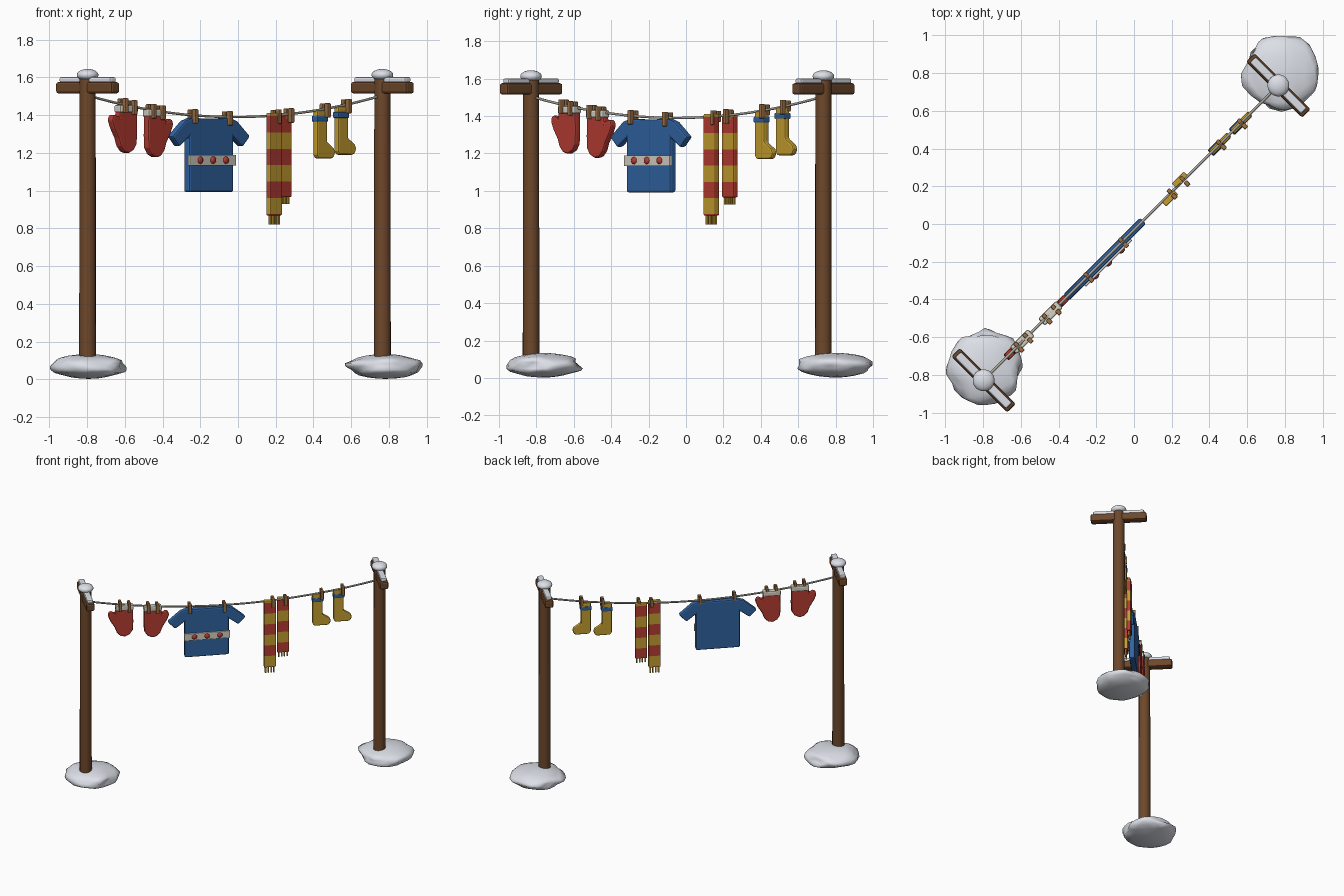
import bpy, bmesh, math
from mathutils import Vector, noise

if "Cube" in bpy.data.objects:
    bpy.data.objects.remove(bpy.data.objects["Cube"])

# Local frame: x runs along the washing line, -y is the front; all turned 45 degrees
CX, CY, ANG = -0.016, -0.047, math.radians(45)
HALF = 1.105


def mat(name, col):
    m = bpy.data.materials.new(name)
    m.diffuse_color = (*col, 1)
    m.use_nodes = True
    m.node_tree.nodes["Principled BSDF"].inputs["Base Color"].default_value = m.diffuse_color
    return m


WOOD = mat("brown wood", (0.155, 0.064, 0.024))
PIN = mat("tan wood", (0.34, 0.165, 0.06))
SNOW = mat("snow", (0.76, 0.79, 0.85))
ROPE = mat("grey rope", (0.38, 0.36, 0.31))
RED = mat("red wool", (0.47, 0.045, 0.032))
BLUE = mat("blue wool", (0.03, 0.125, 0.36))
YELLOW = mat("yellow wool", (0.56, 0.34, 0.03))
CREAM = mat("cream wool", (0.68, 0.64, 0.56))


def finish(name, bm, mats, bevel=0, smooth=False):
    bmesh.ops.recalc_face_normals(bm, faces=bm.faces[:])
    me = bpy.data.meshes.new(name)
    bm.to_mesh(me)
    bm.free()
    ob = bpy.data.objects.new(name, me)
    bpy.context.collection.objects.link(ob)
    ob.location = (CX, CY, 0)
    ob.rotation_euler = (0, 0, ANG)
    for m in mats:
        me.materials.append(m)
    if smooth:
        for p in me.polygons:
            p.use_smooth = True
    if bevel:
        b = ob.modifiers.new("soft edges", "BEVEL")
        b.width = bevel
        b.segments = 2
        b.limit_method = "ANGLE"
        b.angle_limit = math.radians(35)
    return ob


def prism(name, pts, y, thick, m, bevel=0.008):
    """Outline in x and z, extruded through y."""
    bm = bmesh.new()
    f = bm.faces.new([bm.verts.new((x, y - thick / 2, z)) for x, z in pts])
    r = bmesh.ops.extrude_face_region(bm, geom=[f])
    vs = [g for g in r["geom"] if isinstance(g, bmesh.types.BMVert)]
    bmesh.ops.translate(bm, verts=vs, vec=(0, thick, 0))
    return finish(name, bm, [m], bevel)


def box(name, x, y, z0, z1, w, t, m, bevel=0.006):
    pts = [(x - w / 2, z0), (x + w / 2, z0), (x + w / 2, z1), (x - w / 2, z1)]
    return prism(name, pts, y, t, m, bevel)


def ball(name, c, r, m, subdiv=2, rough=0.0):
    bm = bmesh.new()
    bmesh.ops.create_icosphere(bm, subdivisions=subdiv, radius=1)
    for v in bm.verts:
        k = 1 + rough * noise.noise(v.co * 1.8 + Vector(c) * 3)
        v.co = Vector(c) + Vector([v.co[i] * r[i] * (k if i < 2 else 1) for i in range(3)])
    return finish(name, bm, [m], smooth=True)


def line_z(x):
    return 1.39 + 0.115 * (x / HALF) ** 2


def pin(name, x):
    z = line_z(x)
    box(name, x, -0.026, z - 0.045, z + 0.032, 0.024, 0.03, PIN, 0.005)
    box(name + "_back", x, 0.012, z - 0.03, z + 0.03, 0.022, 0.025, PIN, 0.005)


# Posts with crossbars and snow
for side, s in (("left", -1), ("right", 1)):
    x = s * HALF
    bm = bmesh.new()
    bmesh.ops.create_cone(bm, cap_ends=True, segments=14, radius1=0.045, radius2=0.043, depth=1.55)
    bmesh.ops.translate(bm, verts=bm.verts[:], vec=(x, 0, 0.825))
    post = finish(side + "_post", bm, [WOOD])
    bpy.context.view_layer.objects.active = post
    post.select_set(True)
    bpy.ops.object.shade_smooth_by_angle()
    post.select_set(False)
    box(side + "_crossbar", x, 0, 1.515, 1.576, 0.064, 0.42, WOOD, 0.012)
    box(side + "_bar_snow", x, 0, 1.572, 1.602, 0.046, 0.385, SNOW, 0.01)
    ball(side + "_snow_cap", (x, 0, 1.613), (0.058, 0.058, 0.032), SNOW, 3)
    # drift is pushed a little away from the post
    dx, dy = (0.05, 0.045) if s < 0 else (0.055, 0.035)
    ball(side + "_snow_drift", (x + dx, dy, 0.068), (0.198, 0.198, 0.066), SNOW, 3, 0.22)

# Sagging washing line
cu = bpy.data.curves.new("washing_line", "CURVE")
cu.dimensions = "3D"
cu.bevel_depth = 0.007
cu.bevel_resolution = 1
N = 24
sp = cu.splines.new("POLY")
sp.points.add(N)
for i, p in enumerate(sp.points):
    u = HALF * (2 * i / N - 1)
    p.co = (u, 0, line_z(u), 1)
cu.materials.append(ROPE)
rope = bpy.data.objects.new("washing_line", cu)
bpy.context.collection.objects.link(rope)
rope.location = (CX, CY, 0)
rope.rotation_euler = (0, 0, ANG)

# Mittens, thumbs pointing away from each other
MITTEN = [(-0.064, 0.01), (0.064, 0.01), (0.07, -0.025), (0.095, -0.01), (0.115, -0.012),
          (0.124, -0.04), (0.105, -0.085), (0.074, -0.135), (0.058, -0.178), (0.03, -0.208),
          (-0.005, -0.215), (-0.04, -0.198), (-0.062, -0.165), (-0.066, -0.1)]
for name, x, z, s in (("left_mitten", -0.815, 1.413, -1), ("right_mitten", -0.603, 1.39, 1)):
    prism(name, [(x + s * a, z + b) for a, b in MITTEN], 0, 0.042, RED, 0.012)
    box(name + "_cuff", x, 0, z, z + 0.042, 0.135, 0.052, CREAM, 0.01)
    for k in (-1, 1):
        pin(f"{name}_pin_{k + 2}", x + k * 0.034)

# Jumper: half outline mirrored
SX = -0.197
half = [(0.055, 1.383), (0.15, 1.385), (0.195, 1.37), (0.292, 1.288), (0.237, 1.232),
        (0.166, 1.285), (0.166, 0.992)]
outline = [(SX + a, b) for a, b in half] + [(SX - a, b) for a, b in reversed(half)]
prism("jumper", outline, 0, 0.045, BLUE, 0.01)
box("jumper_band", SX, -0.024, 1.133, 1.19, 0.346, 0.018, CREAM, 0.003)
for i in (-1, 0, 1):
    ball(f"jumper_dot_{i + 2}", (SX + i * 0.096, -0.033, 1.162), (0.02, 0.012, 0.02), RED)
pin("jumper_pin_1", -0.325)
pin("jumper_pin_2", -0.065)

# Striped scarf: two hanging ends with fringes
STRIPE, TOP = 0.0866, 1.395
for name, x, y, z0, ends in (("scarf_long_end", 0.276, -0.018, 0.868, 0.82),
                             ("scarf_short_end", 0.382, 0.016, 0.965, 0.928)):
    bm = bmesh.new()
    bmesh.ops.create_cube(bm, size=1)
    for v in bm.verts:
        v.co = (x + v.co.x * 0.09, y + v.co.y * 0.032, z0 + (v.co.z + 0.5) * (1.412 - z0))
    for i in range(8):
        bmesh.ops.bisect_plane(bm, geom=bm.verts[:] + bm.edges[:] + bm.faces[:],
                               plane_co=(0, 0, TOP - i * STRIPE), plane_no=(0, 0, 1))
    for f in bm.faces:
        band = math.floor((TOP - f.calc_center_median().z) / STRIPE)
        f.material_index = 1 if band % 2 == 0 else 0
    finish(name, bm, [YELLOW, RED], 0.006)
    for i in range(4):
        box(f"{name}_fringe_{i + 1}", x + (i - 1.5) * 0.021, y, ends, z0 + 0.01,
            0.01, 0.012, YELLOW, 0)
pin("scarf_pin_1", 0.3)
pin("scarf_pin_2", 0.395)

# Socks
SOCK = [(-0.038, 0), (0.038, 0), (0.038, -0.165), (0.09, -0.2), (0.1, -0.222),
        (0.088, -0.25), (0.07, -0.255), (-0.025, -0.255), (-0.038, -0.235)]
for name, x, z in (("left_sock", 0.638, 1.425), ("right_sock", 0.796, 1.445)):
    prism(name, [(x + a, z + b) for a, b in SOCK], 0, 0.036, YELLOW, 0.009)
    box(name + "_cuff", x, 0, z - 0.06, z - 0.028, 0.084, 0.044, BLUE, 0.006)
    pin(name + "_pin", x + 0.03)
